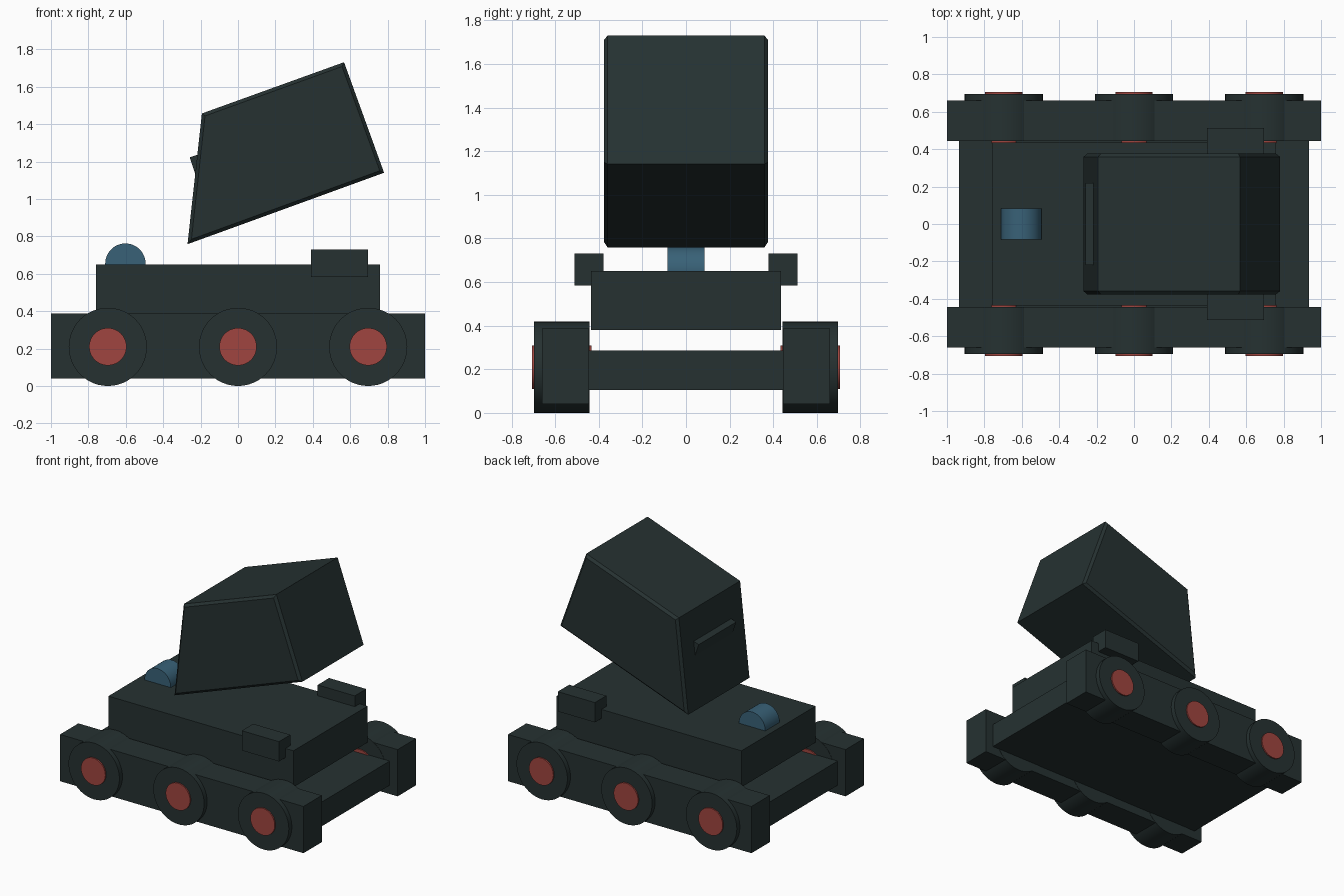
import bpy, bmesh, math

cube = bpy.data.objects.get("Cube")
if cube:
    bpy.data.objects.remove(cube, do_unlink=True)


def material(name, rgb):
    m = bpy.data.materials.new(name)
    m.use_nodes = True
    m.diffuse_color = (*rgb, 1)
    m.node_tree.nodes["Principled BSDF"].inputs["Base Color"].default_value = (*rgb, 1)
    return m


dark = material("dark_green_grey", (0.019, 0.031, 0.031))
red = material("hub_red", (0.35, 0.06, 0.05))
blue = material("lamp_blue", (0.04, 0.12, 0.185))


def box(name, x, y, z, mat):
    """Box given by its (low, high) range on each axis."""
    spans = (x, y, z)
    bpy.ops.mesh.primitive_cube_add(size=1, location=[(a + b) / 2 for a, b in spans])
    o = bpy.context.object
    o.name = name
    o.scale = [b - a for a, b in spans]
    bpy.ops.object.transform_apply(location=False, rotation=False, scale=True)
    o.data.materials.append(mat)


def disc(name, radius, x, y, z, mat):
    """Cylinder lying along y, with y as a (low, high) range."""
    bpy.ops.mesh.primitive_cylinder_add(
        vertices=48, radius=radius, depth=y[1] - y[0],
        location=(x, sum(y) / 2, z), rotation=(math.pi / 2, 0, 0))
    o = bpy.context.object
    o.name = name
    o.data.materials.append(mat)
    bpy.ops.object.shade_smooth_by_angle(angle=math.radians(30))


def prism(name, profile, half, mat, bevel=0):
    """Extrude an xz profile along y, optionally chamfering both end rims."""
    bm = bmesh.new()
    face = bm.faces.new([bm.verts.new((x, -half, z)) for x, z in profile])
    new = bmesh.ops.extrude_face_region(bm, geom=[face])["geom"]
    bmesh.ops.translate(bm, vec=(0, 2 * half, 0),
                        verts=[v for v in new if isinstance(v, bmesh.types.BMVert)])
    if bevel:
        rims = [e for e in bm.edges if abs(e.verts[0].co.y - e.verts[1].co.y) < half]
        bmesh.ops.bevel(bm, geom=rims, offset=bevel, segments=1, affect='EDGES')
    bmesh.ops.recalc_face_normals(bm, faces=bm.faces)
    mesh = bpy.data.meshes.new(name)
    bm.to_mesh(mesh)
    bm.free()
    mesh.materials.append(mat)
    bpy.context.collection.objects.link(bpy.data.objects.new(name, mesh))


# Chassis
box("lower_deck", (-0.935, 0.935), (-0.45, 0.45), (0.105, 0.285), dark)
box("upper_body", (-0.76, 0.76), (-0.435, 0.435), (0.38, 0.65), dark)

# Side rails, blocks and wheels on both sides
for side, s in (("right", -1), ("left", 1)):
    def span(a, b):
        return tuple(sorted((s * a, s * b)))
    box(side + "_rail", (-1, 1), span(0.445, 0.66), (0.04, 0.387), dark)
    box(side + "_block", (0.39, 0.695), span(0.378, 0.512), (0.583, 0.73), dark)
    for place, x in (("back", -0.696), ("middle", 0), ("front", 0.696)):
        disc(f"{side}_{place}_wheel", 0.209, x, span(0.443, 0.696), 0.209, dark)
        disc(f"{side}_{place}_hub", 0.1, x, span(0.434, 0.706), 0.21, red)

# Lamp half sunk in the body
disc("lamp", 0.108, -0.602, (-0.084, 0.084), 0.654, blue)

# Tilted head with a small ledge on its sloping face
prism("head", [(-0.193, 1.457), (0.567, 1.731), (0.781, 1.14), (-0.27, 0.758)],
      0.377, dark, bevel=0.018)
prism("head_ledge", [(-0.258, 1.222), (-0.17, 1.253), (-0.14, 1.17), (-0.229, 1.134)],
      0.22, dark)
